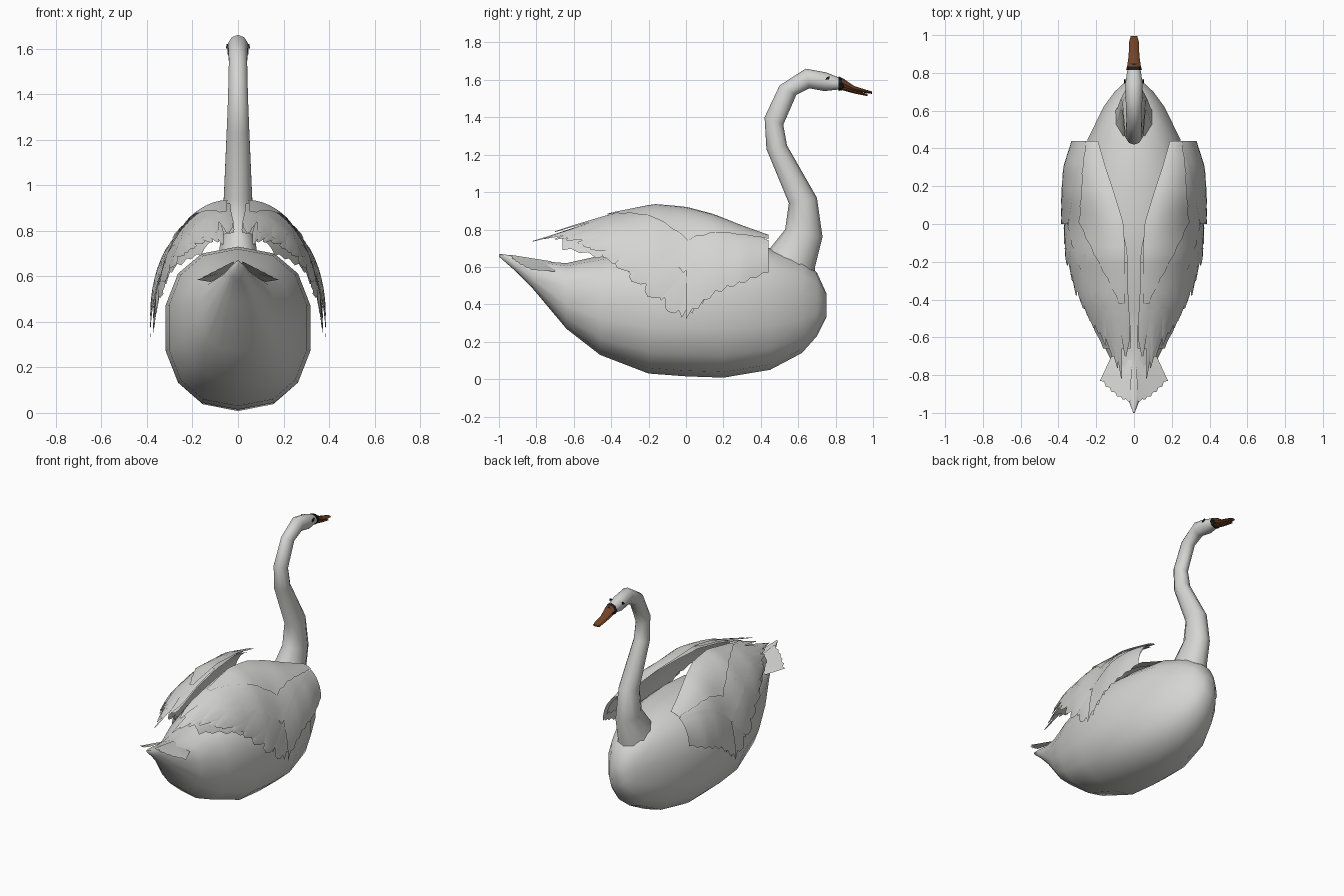
import bpy, math
from math import sin, cos, pi

cube = bpy.data.objects.get("Cube")
if cube:
    bpy.data.objects.remove(cube)


def material(name, rgb):
    m = bpy.data.materials.new(name)
    m.use_nodes = True
    m.diffuse_color = (*rgb, 1)
    m.node_tree.nodes["Principled BSDF"].inputs["Base Color"].default_value = (*rgb, 1)
    return m


WHITE = material("plumage white", (0.66, 0.66, 0.65))
BROWN = material("bill brown", (0.17, 0.055, 0.02))
BLACK = material("face black", (0.012, 0.012, 0.012))


def make(name, verts, faces, mat, mirror=False, sharp=70):
    mesh = bpy.data.meshes.new(name)
    mesh.from_pydata(verts, [], faces)
    mesh.materials.append(mat)
    ob = bpy.data.objects.new(name, mesh)
    bpy.context.collection.objects.link(ob)
    bpy.ops.object.select_all(action="DESELECT")
    ob.select_set(True)
    bpy.context.view_layer.objects.active = ob
    bpy.ops.object.shade_smooth_by_angle(angle=math.radians(sharp))
    if mirror:
        ob.modifiers.new("Mirror", "MIRROR")
    return ob


def loft(name, rings, mat, sharp=70):
    """Skin equal-length rings and close both ends."""
    n = len(rings[0])
    verts = [p for r in rings for p in r]
    faces = [(a * n + i, a * n + (i + 1) % n, (a + 1) * n + (i + 1) % n, (a + 1) * n + i)
             for a in range(len(rings) - 1) for i in range(n)]
    faces += [tuple(reversed(range(n))), tuple(range(len(verts) - n, len(verts)))]
    return make(name, verts, faces, mat, sharp=sharp)


def ring(upper, lower, w, sides=10, square=1.0):
    """Oval between an upper and a lower (y, z) point on the middle plane."""
    pts = []
    for i in range(sides):
        a = 2 * pi * i / sides
        c, s = [math.copysign(abs(v) ** square, v) for v in (cos(a), sin(a))]
        k = (1 + c) / 2
        pts.append((-w * s, lower[0] + (upper[0] - lower[0]) * k,
                    lower[1] + (upper[1] - lower[1]) * k))
    return pts


# Body: y, bottom, top, half width
BODY = [(-1.0, .655, .67, .004), (-.92, .585, .66, .035), (-.82, .485, .635, .075),
        (-.64, .27, .62, .165), (-.46, .13, .66, .245), (-.2, .03, .72, .31),
        (.0, .015, .73, .325), (.2, .008, .72, .315), (.45, .05, .70, .25),
        (.62, .14, .64, .165), (.70, .23, .57, .105), (.75, .33, .46, .05)]
loft("body", [ring((y, t), (y, b), w, 14, .85) for y, b, t, w in BODY], WHITE)

# Neck and head: back edge, front edge, half width
NECK = [((.40, .62), (.68, .46), .13), ((.45, .70), (.69, .60), .095),
        ((.53, .80), (.73, .76), .075), ((.55, .94), (.70, .97), .065),
        ((.43, 1.23), (.54, 1.25), .052), ((.42, 1.40), (.52, 1.36), .046),
        ((.50, 1.57), (.59, 1.52), .042), ((.64, 1.66), (.66, 1.555), .046),
        ((.75, 1.64), (.74, 1.54), .048), ((.835, 1.605), (.83, 1.55), .034)]
loft("neck_and_head", [ring(a, b, w) for a, b, w in NECK], WHITE)

# Bill with dark band at the root
loft("bill_root", [ring((.815, 1.619), (.815, 1.541), .042, 8),
                   ring((.85, 1.602), (.84, 1.546), .034, 8)], BLACK, 40)
loft("upper_bill", [ring((.835, 1.61), (.835, 1.56), .036, 8),
                    ring((.90, 1.567), (.89, 1.54), .028, 8),
                    ring((.96, 1.548), (.96, 1.53), .027, 8),
                    ring((.995, 1.538), (.995, 1.525), .017, 8)], BROWN, 40)
loft("lower_bill", [ring((.835, 1.565), (.835, 1.545), .03, 8),
                    ring((.90, 1.543), (.90, 1.527), .024, 8),
                    ring((.97, 1.525), (.97, 1.513), .018, 8)], BROWN, 40)

# Eyes: thin slanted plates on the sides of the head
eye = [(.047, .745, 1.60), (.046, .765, 1.603), (.044, .768, 1.62), (.044, .752, 1.613)]
make("eye", eye + [(x + .006, y, z) for x, y, z in eye],
     [(4, 5, 6, 7), (0, 3, 2, 1)] + [(i, (i + 1) % 4, (i + 1) % 4 + 4, i + 4) for i in range(4)],
     BLACK, mirror=True)

# Wing surface: y, inner x, inner z, outer x, outer z
WING = [(-.83, .05, .73, .08, .70), (-.72, .025, .77, .14, .66), (-.6, .015, .81, .20, .63),
        (-.4, .03, .87, .295, .55), (-.17, .035, .915, .355, .41), (.0, .055, .90, .37, .30),
        (.15, .10, .86, .37, .43), (.3, .15, .80, .36, .50), (.44, .19, .75, .315, .57)]


def on_wing(y, t, lift=0.0):
    """Point on the arched wing; t runs from the inner edge (0) to the outer edge (1)."""
    y = max(WING[0][0], min(WING[-1][0], y))
    for p, q in zip(WING, WING[1:]):
        if y <= q[0]:
            break
    k = (y - p[0]) / (q[0] - p[0])
    xi, zi, xo, zo = [a + (b - a) * k for a, b in zip(p[1:], q[1:])]
    a = t * pi / 2
    return (xi + (xo - xi) * sin(a) + lift * sin(a), y, zo + (zi - zo) * cos(a) + lift * cos(a))


def patch(name, y0, y1, inner, outer, lift, teeth=0.0, n=24, m=6):
    """Sheet of plumage with a toothed outer edge; inner and outer give t at front, middle, rear."""
    def along(v, f):
        return v[0] + (v[1] - v[0]) * f * 2 if f < .5 else v[1] + (v[2] - v[1]) * (f * 2 - 1)
    verts = []
    for i in range(n + 1):
        f = i / n
        lo, hi = along(inner, f), along(outer, f) - teeth * (i % 2)
        verts += [on_wing(y0 + (y1 - y0) * f, lo + (hi - lo) * j / m, lift) for j in range(m + 1)]
    w = m + 1
    faces = [(i * w + j, i * w + j + 1, i * w + w + j + 1, i * w + w + j)
             for i in range(n) for j in range(m)]
    make(name, verts, faces, WHITE, mirror=True)


def feather(name, root, tip, width, lift):
    """Blade lying on the wing from root (y, t) to tip (y, t)."""
    verts, n = [], 6
    dy, dt = tip[0] - root[0], tip[1] - root[1]
    size = math.hypot(dy, dt * .5)
    ny, nt = -dt * .5 / size, dy / size / .5
    for i in range(n + 1):
        f = i / n
        half = width / 2 * (.25 if i == n else .75 if i == n - 1 else 1)
        for s in (-1, 0, 1):
            t = min(1, max(0, root[1] + dt * f + s * nt * half))
            verts.append(on_wing(root[0] + dy * f + s * ny * half, t, lift + .004 * (s == 0)))
    faces = [(i * 3 + j, i * 3 + j + 1, i * 3 + j + 4, i * 3 + j + 3)
             for i in range(n) for j in range(2)]
    make(name, verts, faces, WHITE, mirror=True)


# Layers of wing plumage, lowest first
patch("wing_base", .42, -.66, (.1, 0, 0), (.85, .92, .8), 0, .05)
patch("wing_lower_fringe", .2, -.3, (.5, .5, .5), (.95, .99, .9), .004, .06, 18)
patch("wing_front_band", .44, .0, (.3, .5, .7), (1, .97, .98), .016, .03, 14)
patch("wing_coverts", .42, -.45, (.1, .1, .1), (.6, .72, .5), .014, .03, 20)
patch("wing_back_panel", .44, -.42, (0, 0, .05), (.3, .5, .12), .022, .015, 20)

# Long flight feathers fanned along the rear edge of the wing
COUNT = 11
for i in range(COUNT):
    f = i / (COUNT - 1)
    root = (-.02 - .28 * f, .72 - .5 * f)
    tip = (-.1 - .72 * f ** .8, 1 - .72 * f ** 1.4)
    feather(f"flight_feather_{i + 1}", root, tip, .085, .006 + .004 * (i % 2))
for i in range(4):
    feather(f"inner_feather_{i + 1}", (-.2, .05 + .12 * i), (-.70 + .05 * i, .1 + .2 * i), .09, .012)

# Tail fan: a toothed sheet on each side of the tail tip
fan = [(.01, -.72, .63), (.02, -.94, .665)]
for i in range(11):
    f = i / 10
    r = 1 - .05 * (i % 2)
    fan.append(((.03 + .15 * f) * r, -.94 + .11 * f ** 1.5 + .01 * (i % 2), .66 - .075 * f))
fan.append((.12, -.70, .575))
make("tail_fan", fan, [(0, i, i + 1) for i in range(1, len(fan) - 1)], WHITE, mirror=True)
